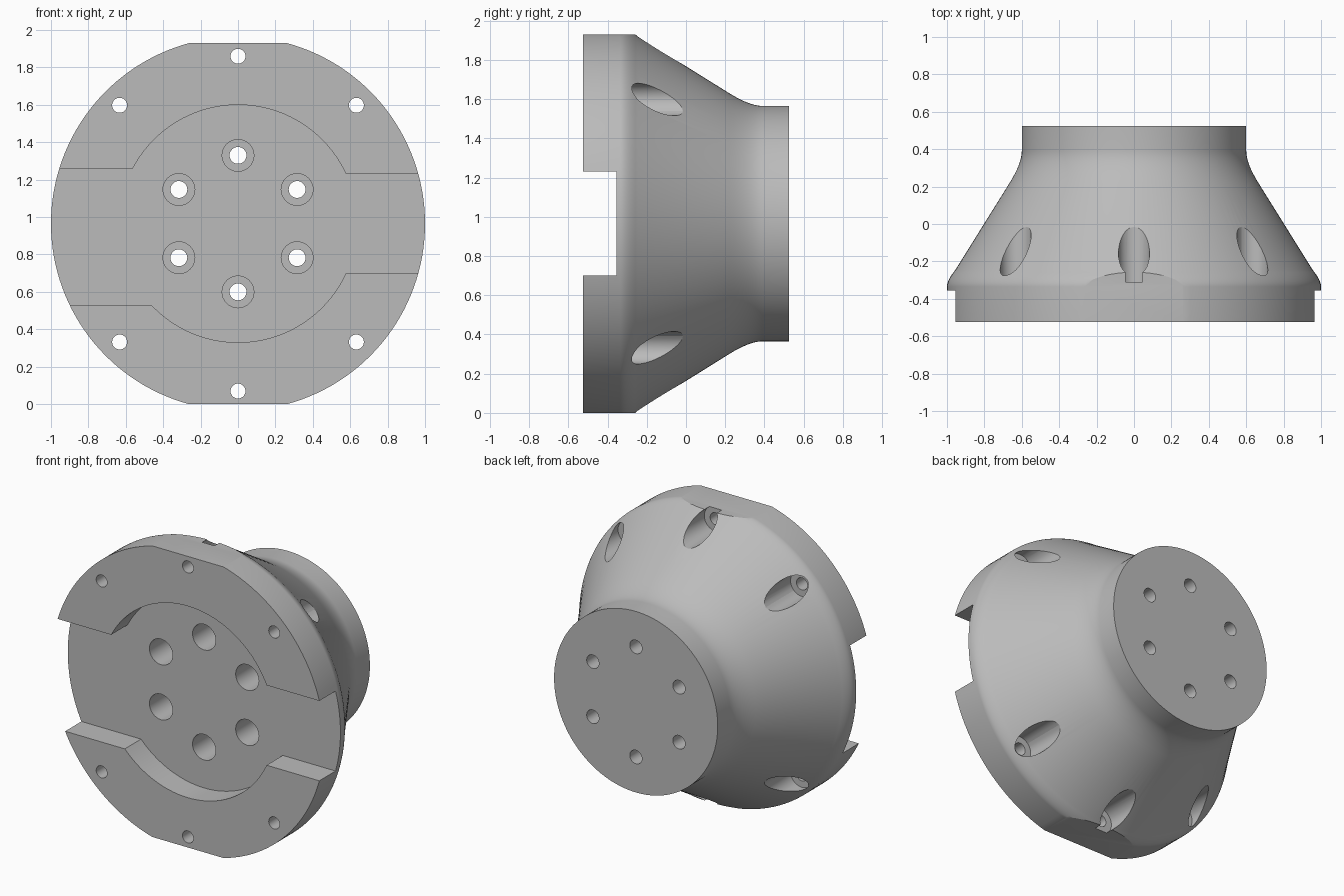
import bpy, bmesh
from math import sin, cos, pi, asin, radians
from mathutils import Matrix, Vector

cube = bpy.data.objects.get("Cube")
if cube:
    bpy.data.objects.remove(cube, do_unlink=True)

MID = 0.965               # height of the turning axis
FRONT, BACK = -0.525, 0.525
FLOOR = -0.355            # depth of the front recess

metal = bpy.data.materials.new("plain_grey")
metal.use_nodes = True
GREY = (0.5, 0.5, 0.5, 1)
metal.diffuse_color = GREY
metal.node_tree.nodes["Principled BSDF"].inputs["Base Color"].default_value = GREY


def make_object(name, bm):
    bmesh.ops.recalc_face_normals(bm, faces=bm.faces)
    mesh = bpy.data.meshes.new(name)
    bm.to_mesh(mesh)
    bm.free()
    mesh.materials.append(metal)
    obj = bpy.data.objects.new(name, mesh)
    bpy.context.collection.objects.link(obj)
    return obj


def lathe(name, profile, steps, x=0, z=0):
    """Turn (radius, y) points around an axis parallel to y; ends are capped."""
    bm = bmesh.new()
    rings = []
    for r, y in profile:
        rings.append([bm.verts.new((x + r * cos(2 * pi * i / steps), y,
                                    MID + z + r * sin(2 * pi * i / steps)))
                      for i in range(steps)])
    for a, b in zip(rings, rings[1:]):
        for i in range(steps):
            j = (i + 1) % steps
            bm.faces.new((a[i], a[j], b[j], b[i]))
    bm.faces.new(rings[0])
    bm.faces.new(rings[-1])
    return make_object(name, bm)


def prism(name, outline, y0, y1):
    """Extrude an (x, z) outline along y."""
    bm = bmesh.new()
    face = bm.faces.new([bm.verts.new((x, y0, MID + z)) for x, z in outline])
    new = bmesh.ops.extrude_face_region(bm, geom=[face])["geom"]
    bmesh.ops.translate(bm, vec=(0, y1 - y0, 0),
                        verts=[v for v in new if isinstance(v, bmesh.types.BMVert)])
    return make_object(name, bm)


def fillet(p0, corner, p1, n=8):
    """Rounded corner as a quadratic curve."""
    a, b, c = Vector(p0), Vector(corner), Vector(p1)
    pts = [a.lerp(b, i / n).lerp(b.lerp(c, i / n), i / n) for i in range(n + 1)]
    return [tuple(p) for p in pts]


def cut(target, cutter):
    cutter.hide_render = True
    mod = target.modifiers.new("cut", "BOOLEAN")
    mod.operation = "DIFFERENCE"
    mod.solver = "EXACT"
    mod.object = cutter
    bpy.context.view_layer.objects.active = target
    bpy.ops.object.modifier_apply(modifier=mod.name)
    bpy.data.objects.remove(cutter, do_unlink=True)


# Turned body: wide rim, cone, narrow neck
profile = [(1.0, FRONT)]
profile += fillet((1.0, -0.335), (1.0, -0.3), (0.955, -0.245))
profile += fillet((0.665, 0.22), (0.6, 0.325), (0.6, 0.39))
profile += [(0.6, BACK)]
body = lathe("flange_body", profile, 144)

# Flats at the top and bottom
for s in (1, -1):
    cut(body, prism("flat_cutter", [(-1, s * MID), (1, s * MID), (1, s * 1.2), (-1, s * 1.2)], -1, 1))

# Round recess joined with a slot on each side
R = 0.635


def arc(z0, z1, a0, a1, n=48):
    return [(R * cos(a0 + (a1 - a0) * i / n), R * sin(a0 + (a1 - a0) * i / n))
            for i in range(n + 1)]


RIGHT, LEFT_TOP, LEFT_LOW = 0.265, 0.295, 0.435
outline = [(1.2, -RIGHT), (1.2, RIGHT)]
outline += arc(0, 0, asin(RIGHT / R), pi - asin(LEFT_TOP / R))
outline += [(-1.2, LEFT_TOP), (-1.2, -LEFT_LOW)]
outline += arc(0, 0, pi + asin(LEFT_LOW / R), 2 * pi - asin(RIGHT / R))
cut(body, prism("recess_cutter", outline, -0.8, FLOOR))

# Rim bolt holes, with pockets opening through the cone
for deg in (45, 90, 135, 225, 270, 315):
    x, z = 0.895 * cos(radians(deg)), 0.895 * sin(radians(deg))
    cut(body, lathe("rim_hole_cutter",
                    [(0.04, -0.8), (0.04, -0.31), (0.083, -0.31), (0.083, 0.45)], 32, x, z))

# Inner bolt holes, counterbored from the front
for k in range(6):
    a = radians(30 + 60 * k)
    cut(body, lathe("inner_hole_cutter",
                    [(0.085, -0.8), (0.085, 0.31), (0.045, 0.31), (0.045, 0.8)],
                    32, 0.365 * cos(a), 0.365 * sin(a)))

# Smooth curved faces, sharp machined edges
bpy.ops.object.select_all(action="DESELECT")
body.select_set(True)
bpy.context.view_layer.objects.active = body
bpy.ops.object.shade_smooth_by_angle(angle=radians(25))
